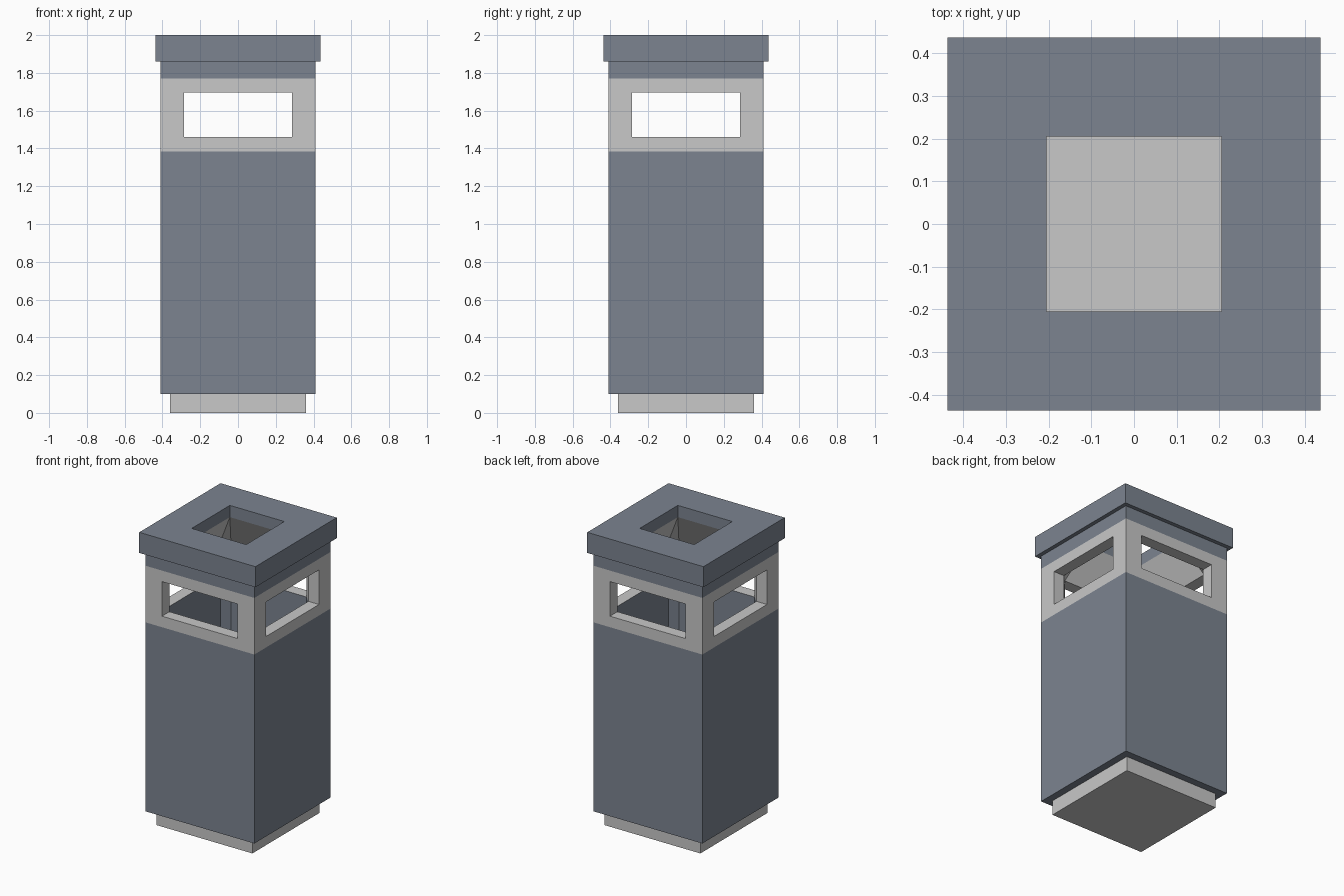
import bpy, bmesh
from mathutils import Vector, Matrix
from math import pi

if "Cube" in bpy.data.objects:
    bpy.data.objects.remove(bpy.data.objects["Cube"])


def material(name, rgb):
    m = bpy.data.materials.new(name)
    m.diffuse_color = (*rgb, 1)
    m.use_nodes = True
    m.node_tree.nodes["Principled BSDF"].inputs["Base Color"].default_value = m.diffuse_color
    return m


BLUE = material("slate blue", (0.20, 0.23, 0.28))
GREY = material("light grey", (0.58, 0.58, 0.58))

# half widths and heights
BASE, BODY, LID, HOLE = 0.36, 0.41, 0.437, 0.205
INNER, WIN = 0.33, 0.285            # inner wall, window half width and inner chamfer
Z_BASE, Z_BAND, Z_SILL, Z_HEAD, Z_COLLAR, Z_LID, Z_RIM, Z_TOP = (
    0.10, 1.385, 1.46, 1.695, 1.77, 1.86, 1.92, 2.0)


def part(name, mat, faces):
    """Repeat the front side's faces (points, normal hint) around z four times."""
    bm = bmesh.new()
    for k in range(4):
        rot = Matrix.Rotation(k * pi / 2, 3, 'Z')
        for pts, hint in faces:
            f = bm.faces.new([bm.verts.new(rot @ Vector(p)) for p in pts])
            f.normal_update()
            if f.normal.dot(rot @ Vector(hint)) < 0:
                f.normal_flip()
    bmesh.ops.remove_doubles(bm, verts=bm.verts, dist=1e-5)
    mesh = bpy.data.meshes.new(name)
    bm.to_mesh(mesh)
    bm.free()
    mesh.materials.append(mat)
    ob = bpy.data.objects.new(name, mesh)
    bpy.context.collection.objects.link(ob)
    return ob


OUT, IN, UP, DOWN = (0, -1, 0), (0, 1, 0), (0, 0, 1), (0, 0, -1)


def strip(w0, z0, w1, z1, hint):
    """Side of a square frustum between two half widths and heights."""
    return [(-w0, -w0, z0), (w0, -w0, z0), (w1, -w1, z1), (-w1, -w1, z1)], hint


def panel(x0, x1, y, z0, z1, hint):
    return [(x0, y, z0), (x1, y, z0), (x1, y, z1), (x0, y, z1)], hint


def inner_corner(z0, z1):
    a, b = (WIN, -INNER), (INNER, -WIN)
    return [(*a, z0), (*b, z0), (*b, z1), (*a, z1)], (-1, 1, 0)


# plinth
bpy.ops.mesh.primitive_cube_add(size=1, location=(0, 0, Z_BASE / 2))
base = bpy.context.object
base.name = "base"
base.scale = (2 * BASE, 2 * BASE, Z_BASE)
base.data.materials.append(GREY)

# lower bin body with its chamfered inner walls
part("lower_body", BLUE, [
    strip(BODY, Z_BASE, BODY, Z_BAND, OUT),
    strip(BODY, Z_BASE, BASE, Z_BASE, DOWN),
    panel(-WIN, WIN, -INNER, Z_BASE, Z_SILL, IN),
    inner_corner(Z_BASE, Z_SILL)])

# band with the four openings, and the inside flare up to the lid hole
band = [
    panel(-BODY, BODY, -BODY, Z_BAND, Z_SILL, OUT),
    panel(-BODY, BODY, -BODY, Z_HEAD, Z_COLLAR, OUT),
    inner_corner(Z_SILL, Z_HEAD),
    ([(-WIN, -INNER, Z_HEAD), (WIN, -INNER, Z_HEAD),
      (HOLE, -HOLE, Z_RIM), (-HOLE, -HOLE, Z_RIM)], IN),
    ([(WIN, -INNER, Z_HEAD), (INNER, -WIN, Z_HEAD), (HOLE, -HOLE, Z_RIM)], (-1, 1, 0))]
for z, hint in ((Z_SILL, UP), (Z_HEAD, DOWN)):
    band.append(([(-WIN, -BODY, z), (WIN, -BODY, z),
                  (WIN, -INNER, z), (-WIN, -INNER, z)], hint))
for s in (-1, 1):
    band.append(panel(s * WIN, s * BODY, -BODY, Z_SILL, Z_HEAD, OUT))
    band.append(([(s * WIN, -BODY, Z_SILL), (s * WIN, -INNER, Z_SILL),
                  (s * WIN, -INNER, Z_HEAD), (s * WIN, -BODY, Z_HEAD)], (-s, 0, 0)))
part("window_band", GREY, band)

# collar under the lid
part("collar", BLUE, [strip(BODY, Z_COLLAR, BODY, Z_LID, OUT)])

# overhanging lid with square hole
part("lid", BLUE, [
    strip(BODY, Z_LID, LID, Z_LID, DOWN),
    strip(LID, Z_LID, LID, Z_TOP, OUT),
    strip(LID, Z_TOP, HOLE, Z_TOP, UP),
    strip(HOLE, Z_TOP, HOLE, Z_RIM, IN)])
